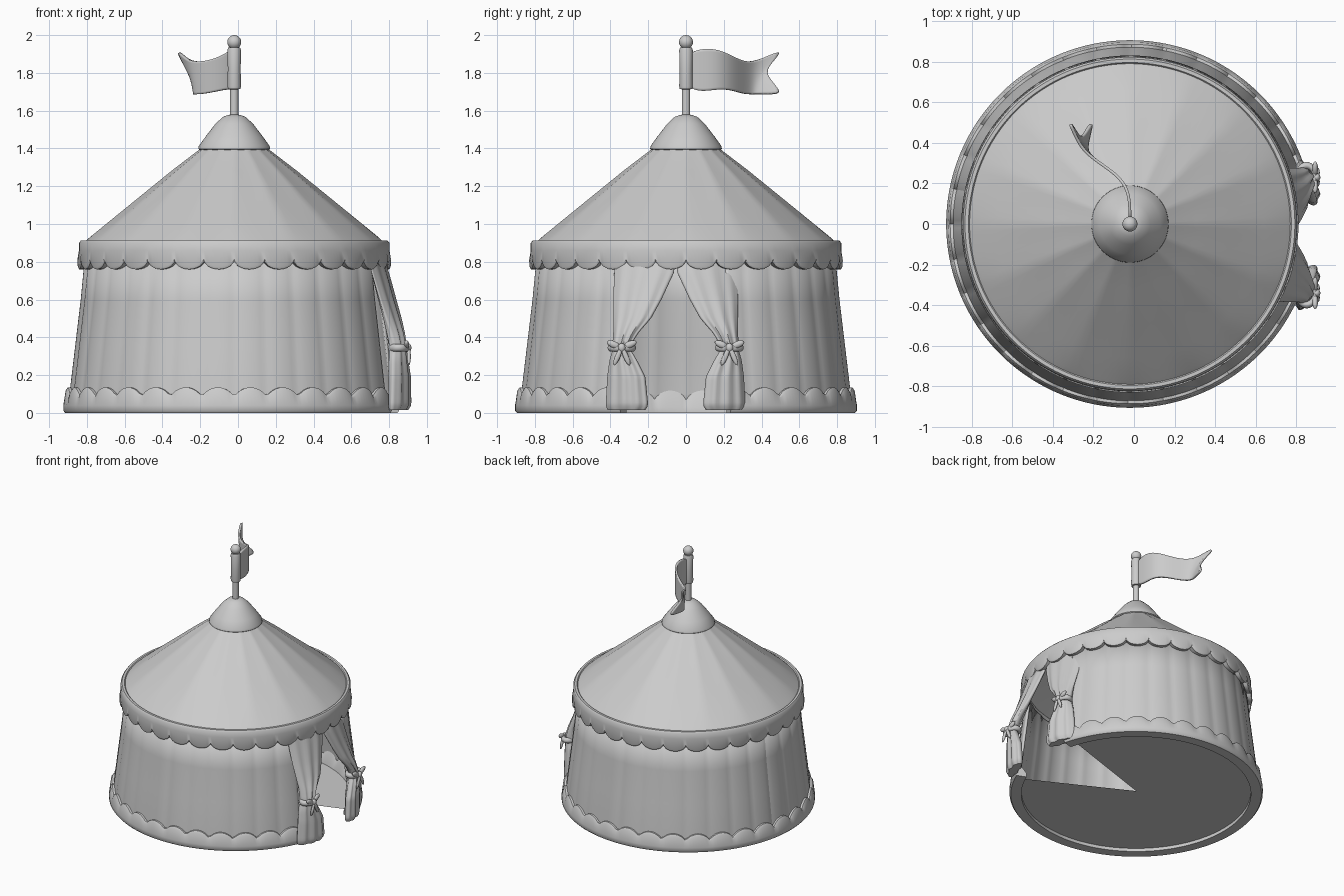
import bpy, bmesh, math
from math import sin, cos, pi, sqrt, asin

if "Cube" in bpy.data.objects:
    bpy.data.objects.remove(bpy.data.objects["Cube"])

CX = -0.02            # tent axis
DOOR = -0.065         # door direction (radians from +x)
N = 32                # scallops and wall panels around the tent

cloth = bpy.data.materials.new("light_grey_cloth")
cloth.diffuse_color = (0.6, 0.6, 0.6, 1)
cloth.use_nodes = True
cloth.node_tree.nodes["Principled BSDF"].inputs["Base Color"].default_value = cloth.diffuse_color


def finish(ob, angle=40):
    ob.data.materials.clear()
    ob.data.materials.append(cloth)
    bpy.ops.object.select_all(action='DESELECT')
    ob.select_set(True)
    bpy.context.view_layer.objects.active = ob
    bpy.ops.object.shade_smooth_by_angle(angle=math.radians(angle))
    return ob


def grid(name, nu, nv, f, loop_u=False, loop_v=False, caps=False, angle=40):
    """Surface from f(i, j); rows can be closed into loops, end rows capped."""
    bm = bmesh.new()
    vs = [[bm.verts.new(f(i, j)) for j in range(nv)] for i in range(nu)]
    for i in range(nu if loop_u else nu - 1):
        for j in range(nv if loop_v else nv - 1):
            a, b = (i + 1) % nu, (j + 1) % nv
            bm.faces.new((vs[i][j], vs[a][j], vs[a][b], vs[i][b]))
    if caps:
        bm.faces.new(vs[0])
        bm.faces.new(vs[-1])
    bmesh.ops.recalc_face_normals(bm, faces=bm.faces)
    me = bpy.data.meshes.new(name)
    bm.to_mesh(me)
    bm.free()
    ob = bpy.data.objects.new(name, me)
    bpy.context.collection.objects.link(ob)
    return finish(ob, angle)


def polar(r, a, z):
    return (CX + r * cos(a), r * sin(a), z)


def lerp(table, z):
    """Interpolate rows (z, a, b, ...) at height z; rows fall in z."""
    for p, q in zip(table, table[1:]):
        if z >= q[0]:
            t = (z - p[0]) / (q[0] - p[0])
            return [u + (v - u) * t for u, v in zip(p[1:], q[1:])]
    return table[-1][1:]


def bump(a):
    return abs(sin(a * N / 2)) ** 0.6


def lathe(name, prof, n=64, angle=35):
    return grid(name, n, len(prof),
                lambda i, j: polar(prof[j][0], 2 * pi * i / n, prof[j][1]),
                loop_u=True, angle=angle)


# Walls: slightly pleated panels with a gap at the door
GAP = 0.33
STEPS = N * 8
WALL = [(0.86, 0.785), (0.6, 0.81), (0.35, 0.84), (0.1, 0.87), (0.02, 0.875)]


def arc(i, n=STEPS):
    return DOOR + GAP + (2 * pi - 2 * GAP) * i / n


def wall_pt(i, j):
    z, r = WALL[j]
    a = arc(i)
    return polar(r - 0.004 + 0.009 * abs(sin(a * N / 2)) ** 0.5, a, z)


walls = grid("walls", STEPS + 1, len(WALL), wall_pt, angle=25)
mod = walls.modifiers.new("thickness", 'SOLIDIFY')
mod.thickness = 0.015
mod.offset = -1


# Base band with domed scallops along its upper edge
def base_pt(i, j):
    a = arc(i)
    top = 0.08 + 0.055 * bump(a)
    r, z = [(0.865, top), (0.885, top), (0.895, top - 0.015), (0.905, 0.04),
            (0.905, 0.012), (0.895, 0.0), (0.82, 0.0), (0.82, 0.03)][j]
    return polar(r, a, z)


grid("base_band", STEPS + 1, 8, base_pt, loop_v=True, caps=True)

# Floor with an open wedge towards the door
grid("floor", 97, 2, lambda i, j: polar(0.84 * j + 0.002,
     DOOR - 0.02 + 0.4 + (2 * pi - 0.8) * i / 96, 0.025))


# Valance with hanging scallops
def valance_pt(i, j):
    a = 2 * pi * i / STEPS
    low = 0.80 - 0.04 * bump(a)
    r, z = [(0.785, 0.90), (0.795, 0.912), (0.812, 0.912), (0.822, 0.9),
            (0.822, 0.86), (0.83, low + 0.012), (0.824, low), (0.79, low)][j]
    return polar(r, a, z)


grid("valance", STEPS, 8, valance_pt, loop_u=True, loop_v=True)

# Roof: soft panels falling from the cap to the valance
ROOF = [(0.10, 1.47), (0.19, 1.39), (0.33, 1.283), (0.50, 1.145),
        (0.66, 1.015), (0.77, 0.925), (0.795, 0.90)]


def roof_pt(i, j):
    a = 2 * pi * i / 128
    r, z = ROOF[j]
    sag = 0.008 * abs(sin(a * 8)) * sin(pi * min(1, j / 6))
    return polar(r, a, z - sag)


grid("roof", 128, len(ROOF), roof_pt, loop_u=True, angle=25)

# Roof cap, pole, sleeve and ball
lathe("roof_cap", [(0.10, 1.405), (0.18, 1.39), (0.19, 1.398), (0.188, 1.412),
                   (0.15, 1.465), (0.10, 1.53), (0.06, 1.567), (0.03, 1.578), (0.001, 1.58)])
lathe("pole", [(0.022, 1.55), (0.022, 1.73)], 20)
lathe("flag_sleeve", [(0.001, 1.71), (0.033, 1.715), (0.036, 1.73), (0.034, 1.82),
                      (0.036, 1.92), (0.031, 1.935), (0.001, 1.937)], 24)
bpy.ops.mesh.primitive_uv_sphere_add(segments=24, ring_count=14, radius=0.037,
                                     location=(CX, 0, 1.963))
bpy.context.object.name = "pole_ball"
finish(bpy.context.object)

# Waving swallow-tailed flag: rows of x, y, top z, bottom z
FLAG = [(-0.02, 0.02, 1.91, 1.715), (-0.02, 0.09, 1.93, 1.70), (-0.03, 0.17, 1.925, 1.715),
        (-0.08, 0.24, 1.89, 1.71), (-0.17, 0.30, 1.86, 1.69), (-0.235, 0.35, 1.86, 1.685),
        (-0.275, 0.40, 1.875, 1.69)]


def flag_pt(i, j):
    v = j / 4
    if i < 7:
        x, y, zt, zb = FLAG[i]
    else:                                   # forked tail
        x, y, zt, zb = -0.29, 0.415, 1.925, 1.685
        y += 0.10 * abs(2 * v - 1)
        x -= 0.035 * (1 - v)
    x += 0.09 * v * max(0, i - 5) / 2
    return (x, y, zt + (zb - zt) * v)


flag = grid("flag", 8, 5, flag_pt, angle=60)
mod = flag.modifiers.new("smooth", 'SUBSURF')
mod.levels = mod.render_levels = 2
mod = flag.modifiers.new("thickness", 'SOLIDIFY')
mod.thickness = 0.014
mod.offset = 0

# Tied-back curtains: z, inner edge, outer edge, radius, half thickness
CURTAIN = [(0.80, 0.00, 0.32, 0.785, 0.02), (0.74, 0.01, 0.325, 0.80, 0.025),
           (0.60, 0.075, 0.33, 0.84, 0.03), (0.50, 0.13, 0.33, 0.87, 0.035),
           (0.42, 0.20, 0.33, 0.895, 0.04), (0.36, 0.235, 0.335, 0.91, 0.04),
           (0.33, 0.235, 0.335, 0.91, 0.04), (0.28, 0.205, 0.35, 0.912, 0.042),
           (0.19, 0.16, 0.362, 0.915, 0.045), (0.04, 0.145, 0.37, 0.915, 0.045),
           (0.015, 0.16, 0.36, 0.91, 0.035)]
Y0 = -0.055


def ellipsoid(name, loc, scale, rot=0):
    bpy.ops.mesh.primitive_uv_sphere_add(segments=16, ring_count=10, radius=1, location=loc,
                                         rotation=(rot, 0, 0))
    ob = bpy.context.object
    ob.scale = scale
    ob.name = name
    finish(ob)


for side, s in (("left", -1), ("right", 1)):
    def curtain_pt(i, j):
        z = 0.80 - 0.785 * i / 40
        inner, outer, r, t = lerp(CURTAIN, z)
        a = 2 * pi * j / 48
        fold = 1 + 0.16 * cos(a * 9)
        y = (inner + outer) / 2 + (outer - inner) / 2 * cos(a)
        x = CX + sqrt(r * r - y * y) + t * fold * sin(a)
        return (x, Y0 + s * y, z)

    grid(side + "_curtain", 41, 48, curtain_pt, loop_v=True, caps=True, angle=50)

    # Tie cord wrapped around the curtain
    ty = Y0 + s * 0.285
    bpy.ops.mesh.primitive_torus_add(major_segments=32, minor_segments=10, major_radius=0.055,
                                     minor_radius=0.017, location=(0.85, ty, 0.345))
    cord = bpy.context.object
    cord.scale = (0.8, 1.05, 1.2)
    cord.name = side + "_tie_cord"
    finish(cord)

    # Bow with knot, two loops and two tails
    ellipsoid(side + "_tie_knot", (0.9, ty, 0.345), (0.018, 0.02, 0.024))
    for k in (-1, 1):
        ellipsoid(side + "_bow_loop", (0.892, ty + k * 0.043, 0.362),
                  (0.014, 0.038, 0.018), k * 0.4)
        ellipsoid(side + "_bow_tail", (0.905, ty + k * 0.022, 0.298),
                  (0.01, 0.014, 0.05), k * 0.4)
